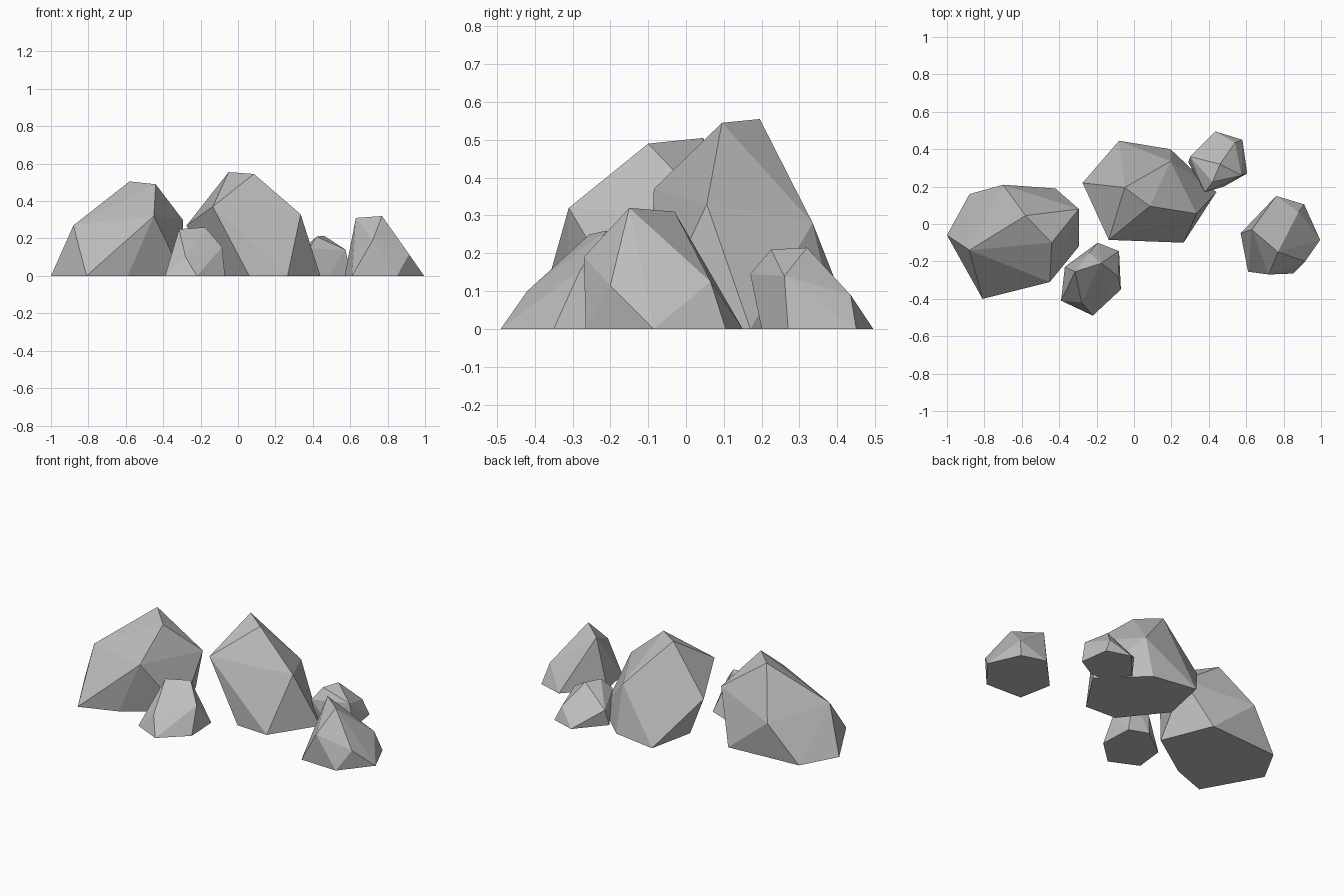
import bpy
import bmesh
import math

cube = bpy.data.objects.get("Cube")
if cube:
    bpy.data.objects.remove(cube, do_unlink=True)

# Single flat stone colour
stone = bpy.data.materials.new("stone_grey")
stone.use_nodes = True
colour = (0.52, 0.52, 0.52, 1.0)
stone.diffuse_color = colour
shader = next(n for n in stone.node_tree.nodes if n.type == "BSDF_PRINCIPLED")
shader.inputs["Base Color"].default_value = colour
shader.inputs["Roughness"].default_value = 0.9


def rock(name, footprint, crown):
    """Faceted boulder: the hull around a ground outline and a few upper corners."""
    bm = bmesh.new()
    for x, y in footprint:
        bm.verts.new((x, y, 0.0))
    for corner in crown:
        bm.verts.new(corner)
    hull = bmesh.ops.convex_hull(bm, input=bm.verts[:])
    # Drop any corner that fell inside the hull
    spare = {e for e in hull["geom_interior"] + hull["geom_unused"]
             if isinstance(e, bmesh.types.BMVert)}
    if spare:
        bmesh.ops.delete(bm, geom=list(spare), context="VERTS")
    # Merge the flat underside into one face
    bmesh.ops.dissolve_limit(bm, angle_limit=math.radians(1.0),
                             verts=bm.verts[:], edges=bm.edges[:])
    bmesh.ops.recalc_face_normals(bm, faces=bm.faces[:])
    mesh = bpy.data.meshes.new(name)
    bm.to_mesh(mesh)
    bm.free()
    mesh.materials.append(stone)
    obj = bpy.data.objects.new(name, mesh)
    bpy.context.collection.objects.link(obj)
    return obj


# Broad boulder on the -x side
rock("broad_boulder",
     [(-1, -.06), (-.81, -.4), (-.59, -.32), (-.295, -.12), (-.42, .19), (-.88, .16)],
     [(-.88, -.14, .27), (-.45, -.31, .32), (-.295, .08, .3),
      (-.44, -.1, .49), (-.58, .045, .505), (-.7, .21, .23)])

# Tall boulder in the middle
rock("tall_boulder",
     [(.265, -.1), (.06, -.09), (-.14, .16), (-.08, .445), (.195, .4), (.44, .17)],
     [(-.275, .22, .27), (-.135, -.085, .37), (.335, .055, .33),
      (.195, .335, .28), (-.05, .195, .555), (.085, .095, .545)])

# Small stone in front
rock("front_stone",
     [(-.39, -.41), (-.22, -.49), (-.07, -.35), (-.08, -.145), (-.195, -.1), (-.37, -.23)],
     [(-.28, -.42, .1), (-.315, -.255, .25), (-.175, -.21, .26),
      (-.085, -.28, .155), (-.24, -.155, .15)])

# Pointed stone on the +x side
rock("side_stone",
     [(.61, -.255), (.85, -.265), (.995, -.085), (.91, .105), (.76, .15), (.57, -.05)],
     [(.77, -.15, .32), (.63, -.03, .31), (.72, -.27, .19),
      (.915, -.2, .115), (.88, .065, .125)])

# Small stone behind
rock("back_stone",
     [(.605, .27), (.58, .45), (.435, .495), (.29, .33), (.39, .2), (.48, .2)],
     [(.42, .225, .21), (.46, .32, .215), (.38, .17, .145),
      (.575, .26, .14), (.54, .435, .09), (.3, .36, .1)])
